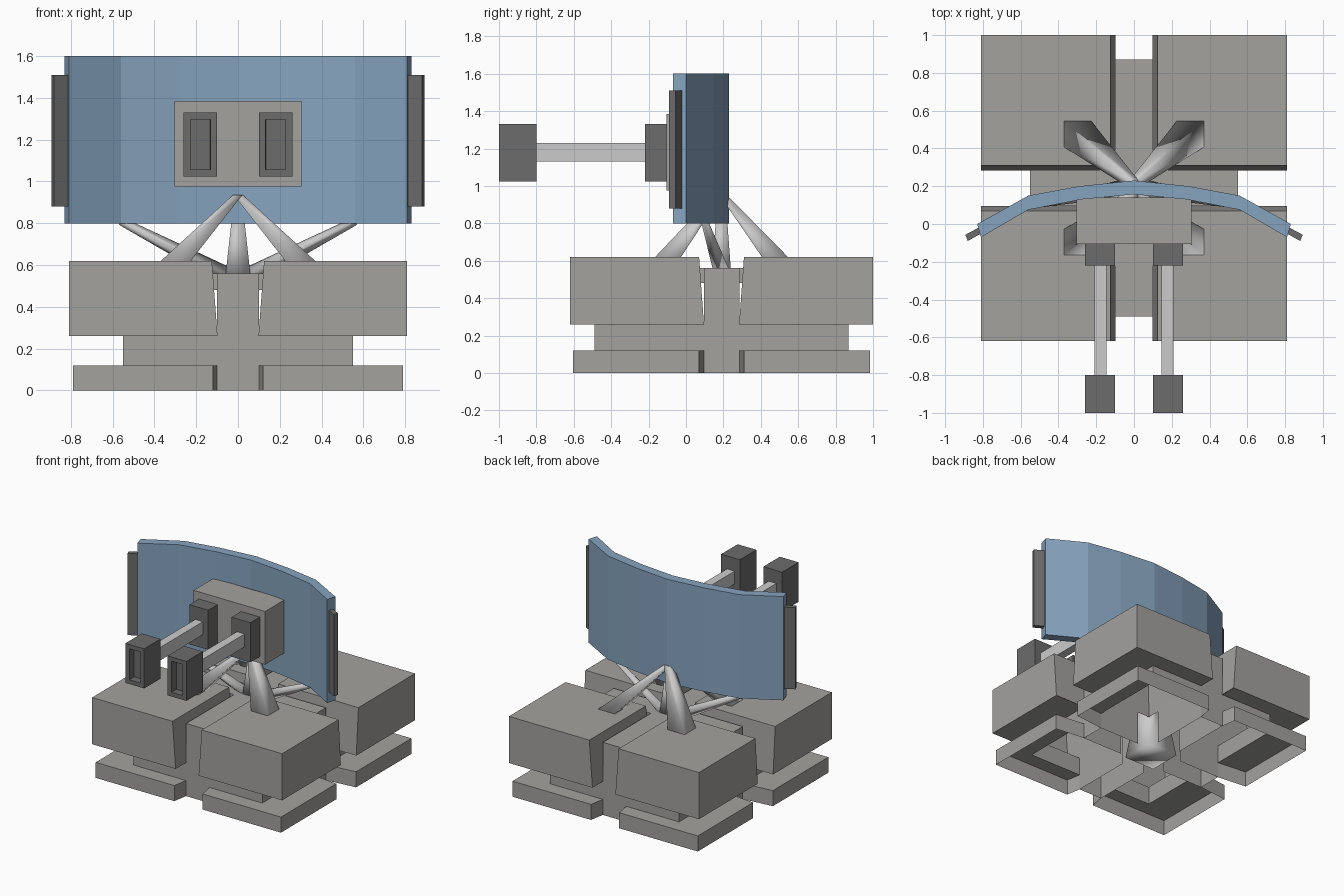
import bpy, bmesh
from mathutils import Vector

if "Cube" in bpy.data.objects:
    bpy.data.objects.remove(bpy.data.objects["Cube"])

CY = 0.19  # centre of the base along y


def build(name, verts, faces, smooth=False, mat=None):
    me = bpy.data.meshes.new(name)
    bm = bmesh.new()
    vs = [bm.verts.new(v) for v in verts]
    for f in faces:
        bm.faces.new([vs[i] for i in f])
    bmesh.ops.recalc_face_normals(bm, faces=bm.faces)
    for f in bm.faces:
        f.smooth = smooth
    bm.to_mesh(me)
    bm.free()
    ob = bpy.data.objects.new(name, me)
    bpy.context.collection.objects.link(ob)
    if mat:
        me.materials.append(mat)
    return ob


def loft(name, low, high, smooth=False, mat=None, bottom=True, top=True, closed=True):
    n = len(low)
    faces = [range(n)] * bottom + [range(n, 2 * n)] * top
    faces += [(i, (i + 1) % n, n + (i + 1) % n, n + i) for i in range(n if closed else n - 1)]
    return build(name, list(low) + list(high), faces, smooth, mat)


def prism(name, pts, z0, z1, mat=None, **kw):
    return loft(name, [(x, y, z0) for x, y in pts], [(x, y, z1) for x, y in pts], mat=mat, **kw)


def rect(x0, x1, y0, y1, z):
    return [(x0, y0, z), (x1, y0, z), (x1, y1, z), (x0, y1, z)]


def box(name, x0, x1, y0, y1, z0, z1, mat=None):
    return loft(name, rect(x0, x1, y0, y1, z0), rect(x0, x1, y0, y1, z1), mat=mat)


def strut(name, a, b, ra, rb, mat):
    a, b = Vector(a), Vector(b)
    u = (b - a).cross(Vector((0, 0, 1))).normalized()
    w = (b - a).cross(u).normalized()
    ring = lambda c, r: [c + u * r, c + w * r, c - u * r, c - w * r]
    return loft(name, ring(a, ra), ring(b, rb), True, mat)


def material(name, c):
    m = bpy.data.materials.new(name)
    m.diffuse_color = (*c, 1)
    m.use_nodes = True
    m.node_tree.nodes["Principled BSDF"].inputs["Base Color"].default_value = m.diffuse_color
    return m


blue = material("blue_armour", (0.24, 0.37, 0.52))
dark = material("dark_metal", (0.15, 0.15, 0.15))
stone = material("grey_body", (0.37, 0.36, 0.345))
light = material("light_metal", (0.55, 0.55, 0.55))

for sx in (-1, 1):
    for sy in (-1, 1):
        def flip(pts):
            return [(sx * p[0], CY + sy * p[1], *p[2:]) for p in pts]
        # hollow upper block with leaning inner walls, and its underside ledge
        loft("base_block", flip(rect(0.098, 0.81, 0.094, 0.81, 0.26)),
             flip(rect(0.125, 0.81, 0.12, 0.81, 0.62)), mat=stone, bottom=False)
        ledge = [(0.10, 0.68), (0.55, 0.68), (0.55, 0.095)]
        under = flip([(*p, 0.26) for p in ledge + [(0.81, 0.094), (0.81, 0.81), (0.098, 0.81)]])
        build("block_ledge", under, [range(6)], mat=stone)
        # recessed middle wall
        prism("middle_wall", flip(ledge), 0.12, 0.26, stone, bottom=False, top=False, closed=False)
        # hollow foot plate: outer skirt and flat top
        skirt = [(0.55, 0.095), (0.79, 0.12), (0.79, 0.795), (0.12, 0.795), (0.10, 0.68)]
        prism("foot_skirt", flip(skirt), 0, 0.12, stone, bottom=False, top=False, closed=False)
        build("foot_top", flip([(*p, 0.12) for p in skirt + [(0.55, 0.68)]]), [range(6)], mat=stone)
        # diagonal leg from block top to shield
        ay = 0.03 if sy > 0 else 0.04
        loft("diagonal_strut", flip(rect(0.23, 0.375, 0.22, 0.36, 0.615)),
             flip(rect(-0.02, 0.025, ay - 0.03, ay + 0.015, 0.935)), True, light)

# cross arms of the base, open toward the hub and below
for s in (-1, 1):
    arm_y = [(-0.10, CY + s * 0.2), (-0.10, CY + s * 0.68), (0.10, CY + s * 0.68), (0.10, CY + s * 0.2)]
    arm_x = [(s * 0.2, CY - 0.095), (s * 0.55, CY - 0.095), (s * 0.55, CY + 0.095), (s * 0.2, CY + 0.095)]
    for name, pts in (("cross_arm_long", arm_y), ("cross_arm_side", arm_x)):
        prism(name, pts, 0, 0.56, stone, bottom=False, closed=False)
a, b, c = 0.10, 0.095, 0.2
hub = [(c, b), (a, b), (a, c), (-a, c), (-a, b), (-c, b),
       (-c, -b), (-a, -b), (-a, -c), (a, -c), (a, -b), (c, -b)]
prism("cross_hub", [(x, y + CY) for x, y in hub], 0.48, 0.56, stone, bottom=False)

# central tapering post
loft("lower_post", rect(-0.13, 0.13, CY - 0.13, CY + 0.13, 0.01),
     rect(-0.055, 0.055, CY - 0.055, CY + 0.055, 0.56), True, light)
loft("upper_post", rect(-0.06, 0.06, CY - 0.05, CY + 0.05, 0.55),
     rect(-0.03, 0.03, CY - 0.03, CY + 0.03, 0.82), True, light)
for s in (-1, 1):
    strut("side_strut", (s * 0.05, CY, 0.545), (s * 0.56, 0.1, 0.81), 0.045, 0.02, light)

# curved shield
back = [(0.83, 0.0), (0.56, 0.15), (0.29, 0.20), (0, 0.23)]
front = [(0.81, -0.07), (0.56, 0.075), (0.28, 0.13), (0, 0.157)]
mir = lambda p: [(-x, y) for x, y in reversed(p[:-1])]
outline = back + mir(back) + (front + mir(front))[::-1]
prism("shield", outline, 0.8, 1.6, blue)

for s in (-1, 1):
    # side flap on the shield edge
    prism("side_flap", [(s * x, y) for x, y in
                        [(0.80, -0.045), (0.88, -0.09), (0.893, -0.057), (0.82, -0.018)]],
          0.88, 1.51, dark)
    # twin gun: breech, barrel and slotted muzzle
    x0, x1 = sorted((s * 0.1, s * 0.26))
    b0, b1 = sorted((s * 0.145, s * 0.21))
    box("barrel", b0, b1, -0.81, -0.2, 1.13, 1.23, light)
    for name, y0, y1 in (("breech", -0.22, -0.10), ("muzzle", -1.0, -0.80)):
        ob = box(name, x0, x1, y0, y1, 1.025, 1.33, dark)
        if name == "muzzle":
            bm = bmesh.new()
            bm.from_mesh(ob.data)
            bm.normal_update()
            f = min(bm.faces, key=lambda f: f.normal.y)
            bmesh.ops.inset_region(bm, faces=[f], thickness=0.046)
            bmesh.ops.inset_region(bm, faces=[f], thickness=0.0005)
            bmesh.ops.translate(bm, verts=f.verts, vec=(0, 0.06, 0))
            bm.to_mesh(ob.data)
            bm.free()

# gun mount
box("gun_mount", -0.305, 0.305, -0.105, 0.14, 0.975, 1.385, stone)
